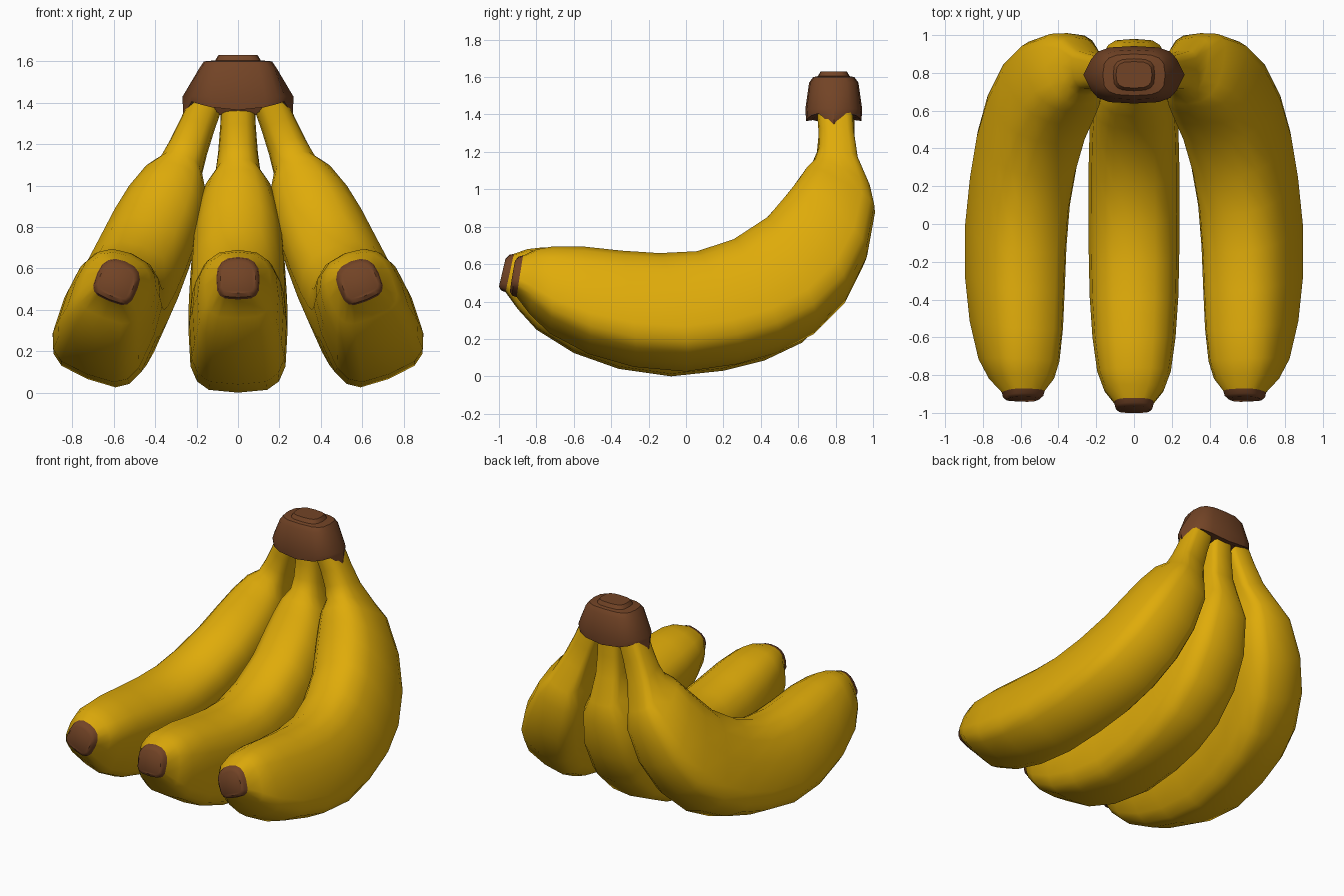
import bpy, bmesh, math
from mathutils import Vector, Matrix

cube = bpy.data.objects.get("Cube")
if cube:
    bpy.data.objects.remove(cube, do_unlink=True)


def material(name, rgb):
    mat = bpy.data.materials.new(name)
    mat.use_nodes = True
    color = (*rgb, 1.0)
    mat.diffuse_color = color
    mat.node_tree.nodes["Principled BSDF"].inputs["Base Color"].default_value = color
    return mat


yellow = material("banana yellow", (0.74, 0.41, 0.003))
brown = material("stem brown", (0.17, 0.057, 0.019))
SIDES = 16


def rounded(angle, power):
    """Point on a rounded square of half size one."""
    c, s = math.cos(angle), math.sin(angle)
    return (math.copysign(abs(c) ** (2 / power), c),
            math.copysign(abs(s) ** (2 / power), s))


def loft(name, rings, mats, brown_spans=0):
    """Skin a list of point rings, capped at both ends."""
    bm = bmesh.new()
    loops = [[bm.verts.new(p) for p in ring] for ring in rings]
    for k, (a, b) in enumerate(zip(loops, loops[1:])):
        for i in range(SIDES):
            j = (i + 1) % SIDES
            face = bm.faces.new((a[i], a[j], b[j], b[i]))
            face.material_index = 1 if k < brown_spans else 0
    first = bm.faces.new(loops[0][::-1])
    first.material_index = 1 if brown_spans else 0
    bm.faces.new(loops[-1])
    bmesh.ops.recalc_face_normals(bm, faces=bm.faces[:])
    mesh = bpy.data.meshes.new(name)
    bm.to_mesh(mesh)
    bm.free()
    for mat in mats:
        mesh.materials.append(mat)
    obj = bpy.data.objects.new(name, mesh)
    bpy.context.collection.objects.link(obj)
    bpy.ops.object.select_all(action="DESELECT")
    obj.select_set(True)
    bpy.context.view_layer.objects.active = obj
    bpy.ops.object.shade_smooth_by_angle(angle=math.radians(40))
    return obj


# Banana sections from tip to stem: inner edge y, z, outer edge y, z, half width
SECTIONS = [
    (-.965, .63, -1, .48, .085),
    (-.945, .65, -.99, .46, .1),
    (-.92, .655, -.965, .45, .105),
    (-.85, .68, -.9, .36, .16),
    (-.76, .69, -.8, .25, .195),
    (-.6, .68, -.6, .125, .22),
    (-.4, .645, -.36, .04, .235),
    (-.2, .62, -.08, 0, .24),
    (0, .62, .2, .03, .24),
    (.2, .68, .42, .085, .24),
    (.39, .8, .62, .18, .235),
    (.5, .925, .8, .35, .225),
    (.57, 1.01, .92, .57, .205),
    (.62, 1.08, .98, .82, .165),
    (.67, 1.13, .965, .95, .112),
    (.7, 1.2, .91, 1.12, .096),
    (.71, 1.3, .9, 1.27, .086),
    (.71, 1.44, .9, 1.44, .08),
]


def banana_rings(transform):
    rings = []
    for iy, iz, oy, oz, width in SECTIONS:
        inner, outer = Vector((0, iy, iz)), Vector((0, oy, oz))
        mid, half = (inner + outer) / 2, (inner - outer) / 2
        ring = []
        for i in range(SIDES):
            angle = math.tau * i / SIDES
            # the outer side is squarer than the inner side
            u, v = rounded(angle, 2.5 if math.sin(angle) > 0 else 3.6)
            ring.append(transform @ (mid + half * v + Vector((u * width, 0, 0))))
        rings.append(ring)
    return rings


# Middle banana upright, side bananas fanned out from the shared stem
for name, side in (("middle", 0), ("left", 1), ("right", -1)):
    transform = Matrix.Identity(4)
    if side:
        pivot = Vector((0, .78, 1.45))
        transform = (Matrix.Translation(pivot + Vector((side * .135, -.012, 0)))
                     @ Matrix.Rotation(side * .05, 4, "Z")
                     @ Matrix.Rotation(-side * math.radians(21.8), 4, "Y")
                     @ Matrix.Rotation(.05, 4, "X")
                     @ Matrix.Translation(-pivot))
    loft(name + "_banana", banana_rings(transform), (yellow, brown), 2)

# Stem crown: half width, half depth, height of each level
LEVELS = [
    (.2, .11, 1.37), (.235, .148, 1.365), (.238, .152, 1.43), (.185, .132, 1.57),
    (.165, .11, 1.6), (.11, .085, 1.605), (.095, .07, 1.63),
]
crown = []
for k, (width, depth, height) in enumerate(LEVELS):
    ring = []
    for i in range(SIDES):
        u, v = rounded(math.tau * i / SIDES, 3.2)
        x, z = u * width, height
        if k < 2:
            # rim rises toward the sides
            z += .045 * u * u
        if k < 3 and i % (SIDES // 2) == 0:
            # a tongue hangs down each outer stem
            x += math.copysign(.03, u)
            z -= .075 if k < 2 else 0
        ring.append(Vector((x, .79 + v * depth, z)))
    crown.append(ring)
loft("stem_crown", crown, (brown,))
